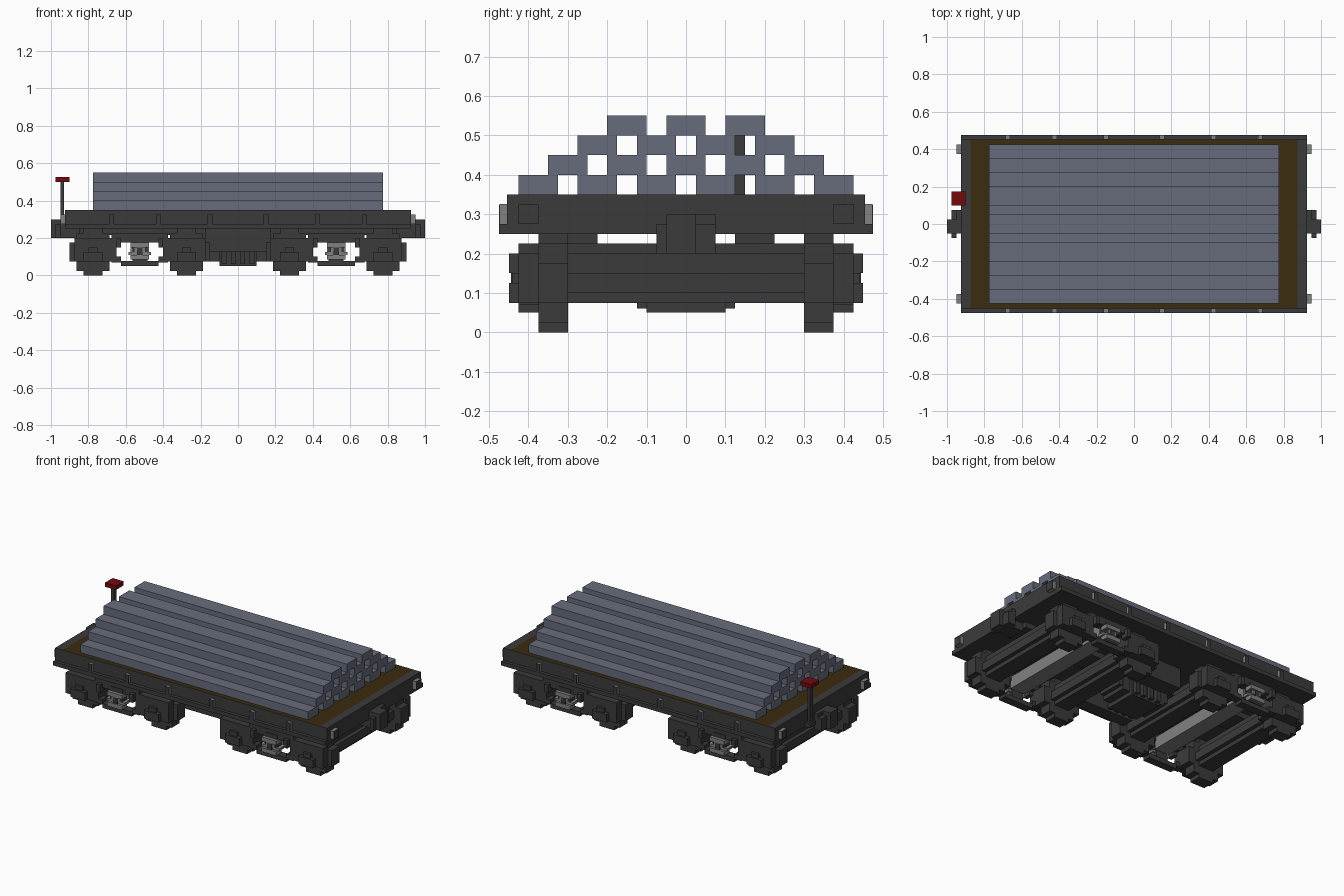
import bpy, bmesh

if "Cube" in bpy.data.objects:
    bpy.data.objects.remove(bpy.data.objects["Cube"])


def material(name, r, g, b):
    m = bpy.data.materials.new(name)
    m.use_nodes = True
    m.diffuse_color = (r, g, b, 1)
    m.node_tree.nodes["Principled BSDF"].inputs["Base Color"].default_value = (r, g, b, 1)
    return m


DARK = material("dark_iron", 0.044, 0.044, 0.044)
STEEL = material("blue_grey_steel", 0.135, 0.152, 0.2)
WOOD = material("brown_deck", 0.045, 0.025, 0.005)
GREY = material("light_grey_metal", 0.22, 0.22, 0.22)
RED = material("brake_red", 0.17, 0.003, 0.004)


def blocks(name, mat, boxes):
    """One object made of boxes given as (x0, x1, y0, y1, z0, z1)."""
    bm = bmesh.new()
    for x0, x1, y0, y1, z0, z1 in boxes:
        x0, x1 = sorted((x0, x1))
        y0, y1 = sorted((y0, y1))
        for v in bmesh.ops.create_cube(bm, size=1)["verts"]:
            v.co = ((x0 + x1) / 2 + v.co.x * (x1 - x0),
                    (y0 + y1) / 2 + v.co.y * (y1 - y0),
                    (z0 + z1) / 2 + v.co.z * (z1 - z0))
    me = bpy.data.meshes.new(name)
    bm.to_mesh(me)
    bm.free()
    me.materials.append(mat)
    ob = bpy.data.objects.new(name, me)
    bpy.context.collection.objects.link(ob)
    return ob


def mirror(boxes, axis):
    """Add copies mirrored across x (axis 0) or y (axis 1)."""
    out = list(boxes)
    for b in boxes:
        c = list(b)
        c[axis * 2], c[axis * 2 + 1] = -b[axis * 2 + 1], -b[axis * 2]
        out.append(tuple(c))
    return out


def shift(boxes, dx):
    return [(a + dx, b + dx, *rest) for a, b, *rest in boxes]


# Load: four staggered layers of beams
for layer, count in enumerate((6, 5, 4, 3)):
    for i in range(count):
        y = (i - (count - 1) / 2) * 0.15
        z = 0.35 + layer * 0.05
        blocks("steel_beam", STEEL, [(-0.775, 0.775, y - 0.05, y + 0.05, z, z + 0.05)])

# Deck and frame
blocks("deck", WOOD, [(-0.875, 0.875, -0.45, 0.45, 0.335, 0.35)])
blocks("underframe", DARK, [(-0.875, 0.875, -0.45, 0.45, 0.25, 0.335)])
blocks("end_beams", DARK, mirror([(0.875, 0.925, -0.45, 0.45, 0.25, 0.35)], 0))
blocks("side_sills", DARK, mirror([
    (-0.925, 0.925, 0.45, 0.475, 0.25, 0.275),
    (-0.925, 0.925, 0.45, 0.455, 0.275, 0.35)], 1))

# Stake pockets along the sides: light sockets with dark caps
pocket_x = (0.15, 0.425, 0.675)
blocks("stake_pockets", GREY, mirror(mirror(
    [(x - 0.0125, x + 0.0125, 0.455, 0.472, 0.275, 0.326) for x in pocket_x], 0), 1))
blocks("pocket_caps", DARK, mirror(mirror(
    [(x - 0.0125, x + 0.0125, 0.472, 0.475, 0.275, 0.325) for x in pocket_x], 0), 1))
blocks("end_sockets", GREY, mirror(mirror(
    [(0.925, 0.947, 0.375, 0.425, 0.275, 0.325)], 0), 1))
blocks("end_socket_caps", DARK, mirror(mirror(
    [(0.947, 0.95, 0.375, 0.425, 0.275, 0.325)], 0), 1))

# Couplers
blocks("couplers", DARK, mirror([
    (0.85, 0.95, -0.05, 0.05, 0.2, 0.3),
    (0.95, 0.975, -0.075, 0.075, 0.2, 0.275),
    (0.95, 1.0, -0.05, 0.025, 0.2, 0.3),
    (0.925, 0.95, 0.025, 0.075, 0.2, 0.3)], 0))

# Centre sill, stepped belly and hanging equipment
blocks("centre_sill", DARK, [(-0.85, 0.85, -0.075, 0.075, 0.215, 0.25)])
blocks("belly", DARK, [
    (-0.1, 0.1, -0.1, 0.1, 0.05, 0.225),
    (-0.15, 0.15, -0.085, 0.085, 0.075, 0.225),
    (-0.175, 0.175, -0.08, 0.08, 0.1, 0.225),
    (-0.225, 0.225, -0.075, 0.075, 0.175, 0.23)])
blocks("belly_ribs", DARK, mirror([
    (x - 0.0125, x + 0.0125, 0.08, 0.125, 0.06, 0.22) for x in (-0.075, -0.025, 0.025, 0.075)], 1))
blocks("air_tanks", DARK, [
    (-0.175, 0.175, -0.3, -0.225, 0.125, 0.25),
    (-0.15, 0.15, 0.125, 0.225, 0.125, 0.25)])

# Stepped round wheel outline: (half width, z0, z1)
WHEEL = [(0.05, 0, 0.25), (0.0875, 0.025, 0.225), (0.125, 0.075, 0.175)]

for tx, side in ((-0.525, "right"), (0.525, "left")):
    for wx in (-0.25, 0.25):
        cx = tx + wx
        blocks(side + "_wheels", DARK, mirror(
            [(cx - h, cx + h, 0.3, 0.375, a, b) for h, a, b in WHEEL], 1))
        blocks(side + "_axle", DARK, [
            (cx - 0.05, cx + 0.05, -0.3, 0.3, 0.075, 0.2),
            (cx - 0.075, cx + 0.075, -0.3, 0.3, 0.1, 0.15)])
        # Axle boxes
        blocks(side + "_axle_boxes", DARK, mirror([
            (cx - 0.1, cx + 0.1, 0.375, 0.425, 0.075, 0.2),
            (cx - 0.05, cx + 0.05, 0.425, 0.45, 0.075, 0.125),
            (cx - 0.025, cx + 0.025, 0.425, 0.44, 0.125, 0.15)], 1))
    # Side frames with an open window round the springs
    frame = [
        (-0.15, 0.15, 0.375, 0.425, 0.2, 0.225),
        (-0.3, 0.3, 0.375, 0.425, 0.175, 0.2),
        (-0.1, 0.1, 0.375, 0.425, 0.05, 0.078),
        (-0.15, -0.1, 0.375, 0.425, 0.07, 0.1),
        (0.1, 0.15, 0.375, 0.425, 0.07, 0.1),
        (-0.125, -0.1, 0.4, 0.45, 0.15, 0.2),
        (0.1, 0.125, 0.4, 0.45, 0.15, 0.2),
        (-0.155, -0.125, 0.375, 0.425, 0.09, 0.2),
        (0.125, 0.155, 0.375, 0.425, 0.09, 0.2)]
    blocks(side + "_side_frames", DARK, mirror(shift(frame, tx), 1))
    # Springs: stepped light blocks with a dark middle
    springs = [
        (-0.05, 0.05, 0.4, 0.45, 0.085, 0.11),
        (-0.06, 0.06, 0.39, 0.435, 0.11, 0.125),
        (-0.03, 0.03, 0.39, 0.44, 0.125, 0.15),
        (-0.05, 0.05, 0.4, 0.45, 0.15, 0.175)]
    blocks(side + "_springs", GREY, mirror(shift(springs, tx), 1))
    blocks(side + "_spring_seats", DARK, mirror(shift([
        (-0.04, 0.04, 0.385, 0.43, 0.075, 0.2),
        (-0.015, 0.015, 0.43, 0.445, 0.11, 0.15)], tx), 1))
    # Bolster across the truck and its pivot
    blocks(side + "_bolster", GREY, shift([(-0.05, 0.05, -0.385, 0.385, 0.125, 0.2)], tx))
    blocks(side + "_pivot", DARK, shift([
        (-0.075, 0.075, -0.3, 0.3, 0.2, 0.225),
        (-0.05, 0.05, -0.075, 0.075, 0.22, 0.25)], tx))

# Hand brake
blocks("brake_mast", DARK, [
    (-0.95, -0.93, 0.125, 0.15, 0.25, 0.5),
    (-0.96, -0.925, 0.11, 0.165, 0.25, 0.275)])
blocks("brake_wheel", RED, [(-0.975, -0.9, 0.1, 0.175, 0.5, 0.525)])
